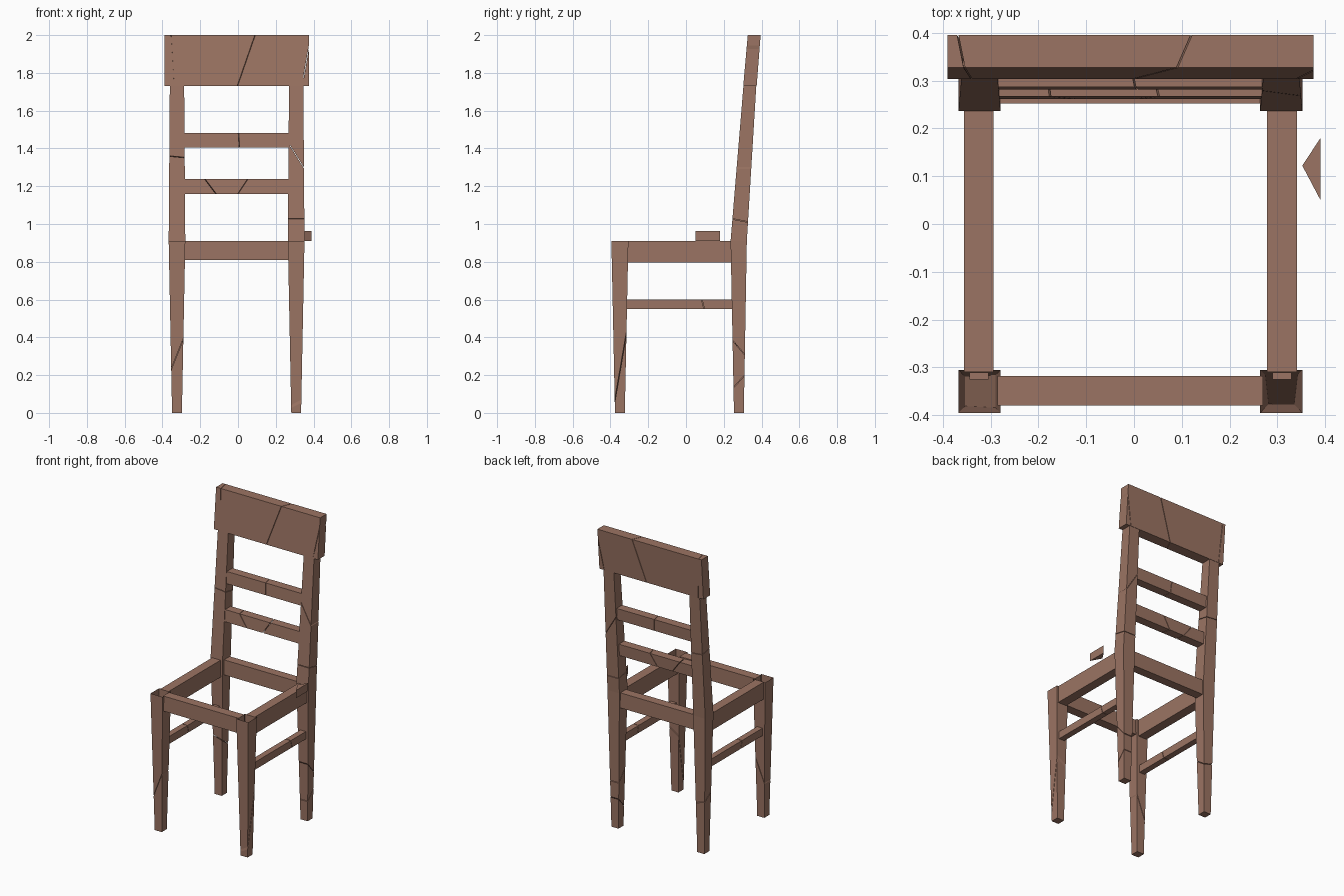
import bpy, bmesh
from mathutils import Vector

if "Cube" in bpy.data.objects:
    bpy.data.objects.remove(bpy.data.objects["Cube"])

wood = bpy.data.materials.new("wood")
wood.diffuse_color = (0.33, 0.175, 0.125, 1)
wood.use_nodes = True
wood.node_tree.nodes["Principled BSDF"].inputs["Base Color"].default_value = wood.diffuse_color
CX = -0.0075   # chair centre line; the loose chip widens the model to the right


def loft(name, sections, cracks=(), open_top=False):
    """Stack rectangles (z, x0, x1, y0, y1), then split along crack planes."""
    bm = bmesh.new()
    rings = [[bm.verts.new(p) for p in
              ((x0, y0, z), (x1, y0, z), (x1, y1, z), (x0, y1, z))]
             for z, x0, x1, y0, y1 in sections]
    bm.faces.new(rings[0][::-1])
    if not open_top:
        bm.faces.new(rings[-1])
    for a, b in zip(rings, rings[1:]):
        for i in range(4):
            j = (i + 1) % 4
            bm.faces.new((a[i], a[j], b[j], b[i]))
    pieces = [bm]
    for co, no in cracks:
        pieces = [half for p in pieces for half in split(p, Vector(co), Vector(no).normalized())]
    merged = bmesh.new()
    for p in pieces:
        tmp = bpy.data.meshes.new("tmp")
        p.to_mesh(tmp)
        merged.from_mesh(tmp)
        bpy.data.meshes.remove(tmp)
        p.free()
    mesh = bpy.data.meshes.new(name)
    merged.to_mesh(mesh)
    merged.free()
    mesh.materials.append(wood)
    obj = bpy.data.objects.new(name, mesh)
    bpy.context.collection.objects.link(obj)
    return obj


def split(bm, co, no, gap=0.0015):
    """Cut into two capped halves with a hairline gap."""
    halves = []
    for s in (1, -1):
        h = bm.copy()
        geom = h.verts[:] + h.edges[:] + h.faces[:]
        cut = bmesh.ops.bisect_plane(h, geom=geom, plane_co=co + no * gap * s,
                                     plane_no=no * s, clear_inner=True)["geom_cut"]
        edges = [e for e in cut if isinstance(e, bmesh.types.BMEdge)]
        if edges:
            bmesh.ops.contextual_create(h, geom=edges)
        if h.faces:
            halves.append(h)
    return halves


def box(name, x0, x1, y0, y1, z0, z1, cracks=()):
    return loft(name, [(z0, x0, x1, y0, y1), (z1, x0, x1, y0, y1)], cracks)


# cracks for the legs on each side: (point, normal)
front_cracks = {-1: [((-0.32, -0.35, 0.315), (-0.93, 0, 0.37))],
                1: [((0.31, -0.375, 0.06), (-0.1, -0.98, 0.17))]}
back_cracks = {-1: [((-0.32, 0.3, 1.35), (0.1, 0.2, 1)),
                    ((-0.32, 0.28, 0.36), (0.3, 0.7, 1))],
               1: [((0.31, 0.28, 1.02), (0, 0.2, 1)),
                   ((0.31, 0.31, 1.36), (0.85, 0, 0.53)),
                   ((0.31, 0.275, 0.35), (0, 0.76, 0.65)),
                   ((0.31, 0.275, 0.16), (0, -0.74, 0.67))]}

for side, label in ((-1, "left"), (1, "right")):
    c = CX + side * 0.3155   # leg axis

    # tapered front leg, open at the top
    loft(f"front_leg_{label}",
         [(0, c - 0.026, c + 0.026, -0.376, -0.324),
          (0.91, c - 0.044, c + 0.044, -0.395, -0.305)],
         front_cracks[side], open_top=True)

    # back leg, bending backwards above the seat
    loft(f"back_leg_{label}",
         [(0, c - 0.026, c + 0.026, 0.254, 0.306),
          (0.91, c - 0.044, c + 0.044, 0.236, 0.322),
          (1.73, c - 0.038, c + 0.038, 0.304, 0.372),
          (1.99, c - 0.035, c + 0.035, 0.328, 0.391)],
         back_cracks[side])

    # seat side rail and lower stretcher
    s = CX + side * 0.317
    box(f"seat_side_rail_{label}", s - 0.031, s + 0.031, -0.31, 0.245, 0.797, 0.91)
    box(f"side_stretcher_{label}", s - 0.02, s + 0.02, -0.325, 0.25, 0.55, 0.60,
        [((0, 0.09 * side, 0.575), (0, 1, 0.25))])

# front and back seat rails
box("seat_front_rail", -0.285, 0.27, -0.38, -0.318, 0.81, 0.91)
box("seat_back_rail", -0.285, 0.27, 0.252, 0.312, 0.81, 0.91)

# back slats
for name, z0, y0, cracks in (
        ("lower_slat", 1.16, 0.261,
         [((-0.15, 0.29, 1.20), (0.8, 0.1, 0.6)), ((0.02, 0.29, 1.20), (0.8, 0.2, -0.55))]),
        ("upper_slat", 1.405, 0.281, [((0, 0.31, 1.44), (1, 0.2, 0.05))])):
    loft(name, [(z0, -0.29, 0.275, y0, y0 + 0.058),
                (z0 + 0.078, -0.29, 0.275, y0 + 0.006, y0 + 0.064)], cracks)

# wide leaning top rail
loft("top_rail", [(1.73, -0.39, 0.375, 0.303, 0.374),
                  (2.0, -0.39, 0.375, 0.327, 0.395)],
     [((0.05, 0.33, 1.865), (0.91, -0.4, -0.28)),
      ((-0.352, 0.34, 1.865), (1, 0.2, 0.04)),
      ((0.36, 0.34, 1.85), (0.97, 0, -0.17))])

# loose wedge chip floating beside the seat
bm = bmesh.new()
tri = [bm.verts.new(p) for p in ((0.352, 0.122, 0.91), (0.39, 0.05, 0.91), (0.39, 0.18, 0.91))]
base = bm.faces.new(tri)
ext = bmesh.ops.extrude_face_region(bm, geom=[base])["geom"]
bmesh.ops.translate(bm, vec=(0, 0, 0.052), verts=[v for v in ext if isinstance(v, bmesh.types.BMVert)])
if not base.is_valid or len(bm.faces) < 5:
    bm.faces.new(tri)
bmesh.ops.recalc_face_normals(bm, faces=bm.faces[:])
mesh = bpy.data.meshes.new("wood_chip")
bm.to_mesh(mesh)
bm.free()
mesh.materials.append(wood)
bpy.context.collection.objects.link(bpy.data.objects.new("wood_chip", mesh))
